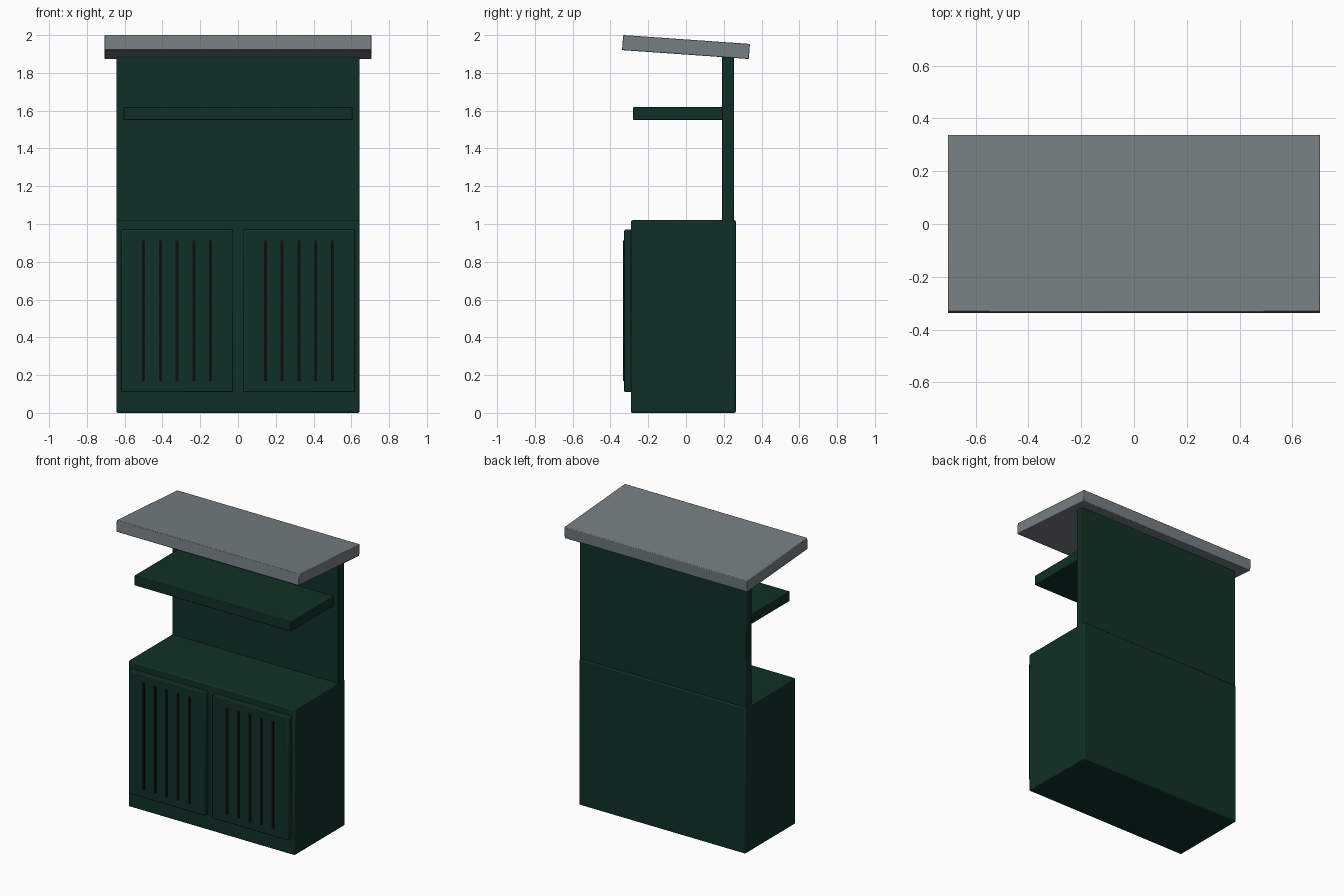
import bpy
from math import radians

default = bpy.data.objects.get("Cube")
if default:
    bpy.data.objects.remove(default, do_unlink=True)


def material(name, color):
    mat = bpy.data.materials.new(name)
    mat.use_nodes = True
    mat.diffuse_color = (*color, 1)
    bsdf = next(n for n in mat.node_tree.nodes if n.type == 'BSDF_PRINCIPLED')
    bsdf.inputs["Base Color"].default_value = (*color, 1)
    bsdf.inputs["Roughness"].default_value = 0.7
    return mat


green = material("dark green paint", (0.005, 0.03, 0.02))
grey = material("roof grey", (0.18, 0.21, 0.23))
black = material("slot black", (0.004, 0.004, 0.004))


def box(name, x, y, z, mat, bevel=0.006, tilt=0):
    """Box spanning the (min, max) pairs, with softened edges."""
    spans = (x, y, z)
    bpy.ops.mesh.primitive_cube_add(size=1, location=[(a + b) / 2 for a, b in spans])
    obj = bpy.context.object
    obj.name = name
    obj.scale = [b - a for a, b in spans]
    bpy.ops.object.transform_apply(location=False, rotation=False, scale=True)
    obj.rotation_euler.x = radians(tilt)
    obj.data.materials.append(mat)
    if bevel:
        mod = obj.modifiers.new("soft edges", 'BEVEL')
        mod.width = bevel
        mod.segments = 2
        bpy.ops.object.shade_smooth_by_angle()
    return obj


# Cabinet, back board, shelf and sloping roof
box("cabinet", (-0.643, 0.643), (-0.292, 0.264), (0, 1.02), green, 0.008)
box("back_board", (-0.643, 0.643), (0.19, 0.255), (1.0, 1.92), green, 0.004)
box("shelf", (-0.605, 0.605), (-0.28, 0.2), (1.55, 1.62), green, 0.004)
box("roof", (-0.706, 0.706), (-0.3365, 0.3365), (1.897, 1.977), grey, 0.004, tilt=-4)

# Two doors, each with five dark vertical slots
for side, label in ((-1, "right"), (1, "left")):
    cx = side * 0.3225
    box(label + "_door", (cx - 0.296, cx + 0.296), (-0.327, -0.285), (0.11, 0.97), green)
    for i in range(5):
        sx = cx + (i - 2) * 0.0886
        box(f"{label}_door_slot_{i + 1}", (sx - 0.008, sx + 0.008),
            (-0.334, -0.325), (0.168, 0.912), black, 0)
